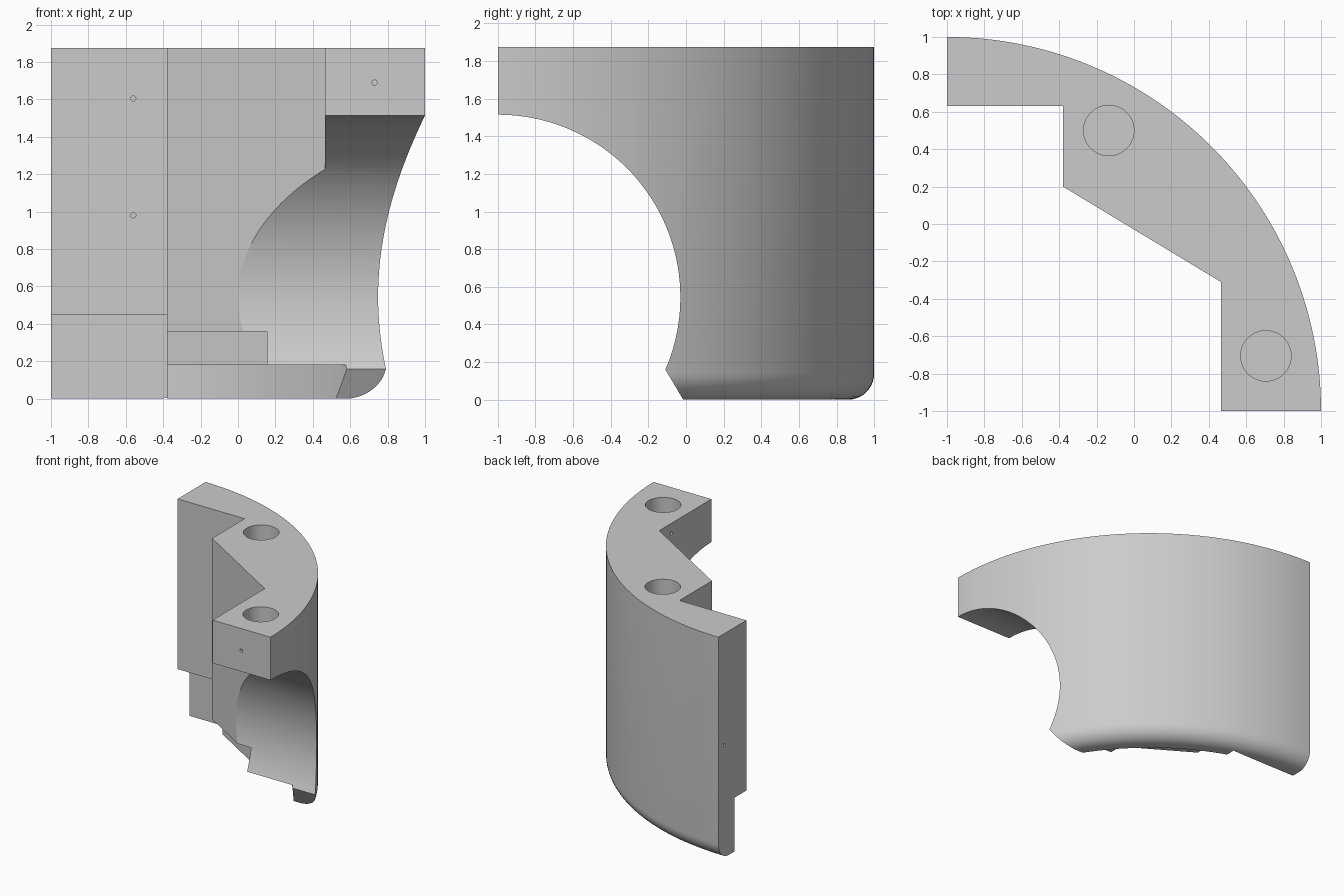
import bpy, bmesh, math
from mathutils import Vector

if "Cube" in bpy.data.objects:
    bpy.data.objects.remove(bpy.data.objects["Cube"])

grey = bpy.data.materials.new("light_grey")
grey.diffuse_color = (0.6, 0.6, 0.6, 1)
grey.use_nodes = True
grey.node_tree.nodes["Principled BSDF"].inputs["Base Color"].default_value = grey.diffuse_color
TOP = 1.875


def make_object(name, bm):
    bmesh.ops.recalc_face_normals(bm, faces=bm.faces[:])
    mesh = bpy.data.meshes.new(name)
    bm.to_mesh(mesh)
    bm.free()
    mesh.materials.append(grey)
    ob = bpy.data.objects.new(name, mesh)
    bpy.context.collection.objects.link(ob)
    return ob


def loft(name, rings):
    """Closed solid through equal-length rings of points."""
    bm = bmesh.new()
    loops = [[bm.verts.new(p) for p in ring] for ring in rings]
    for a, b in zip(loops, loops[1:]):
        for i in range(len(a)):
            j = (i + 1) % len(a)
            bm.faces.new((a[i], a[j], b[j], b[i]))
    bm.faces.new(loops[0])
    bm.faces.new(loops[-1])
    return make_object(name, bm)


def prism_z(name, pts, z0, z1):
    return loft(name, [[(x, y, z) for x, y in pts] for z in (z0, z1)])


def prism_x(name, pts, x0, x1):
    return loft(name, [[(x, y, z) for y, z in pts] for x in (x0, x1)])


def sector(radius, n=72):
    """Quarter disc around the curve centre."""
    arc = [(-1 + radius * math.cos(math.pi / 2 * i / n),
            -1 + radius * math.sin(math.pi / 2 * i / n)) for i in range(n + 1)]
    return [(-1, -1)] + arc


def bore(name, start, direction, radius, depth, sides):
    """Round hole cutter going from a surface point into the body."""
    start, d = Vector(start), Vector(direction)
    u = d.orthogonal().normalized()
    v = d.cross(u)
    ring = [radius * (math.cos(a) * u + math.sin(a) * v)
            for a in (2 * math.pi * i / sides for i in range(sides))]
    return loft(name, [[start + d * t + p for p in ring] for t in (-0.05, depth)])


def cut(body, cutter):
    mod = body.modifiers.new("cut", 'BOOLEAN')
    mod.operation, mod.solver, mod.object = 'DIFFERENCE', 'EXACT', cutter
    bpy.context.view_layer.objects.active = body
    bpy.ops.object.modifier_apply(modifier=mod.name)
    bpy.data.objects.remove(cutter)


# Quarter-round body with a rounded lower outer edge
FILLET = 0.14
levels = []
for i in range(11):
    a = math.pi / 2 * i / 10
    levels.append((FILLET * (1 - math.cos(a)), 2 - FILLET * (1 - math.sin(a))))
levels.append((TOP, 2))
body = loft("curved_shell", [[(x, y, z) for x, y in sector(r)] for z, r in levels])

# Stepped inner side, full height
cut(body, prism_z("inner_cut", [(-1.5, 0.63), (-0.38, 0.63), (-0.38, 0.2),
                                (0.465, -0.31), (0.465, -1.5), (-1.5, -1.5)], -0.5, 2.5))

# Round side arch with a slanted foot
R, CY, CZ = 0.97, -1.0, 0.545
a0 = math.asin((0.16 - CZ) / R)
arch = [(CY + R * math.cos(a), CZ + R * math.sin(a))
        for a in (a0 + (math.pi / 2 - a0) * i / 48 for i in range(49))]
arch += [(-1.5, CZ + R), (-1.5, -0.2), (0.105, -0.2)]
cut(body, prism_x("arch_cut", arch, -2, 2))

# Underside recesses: left wall, slanted step, curved rim
cut(body, prism_z("left_recess", [(-1.5, 0.3), (-0.38, 0.3), (-0.38, 0.785),
                                  (-1.5, 0.785)], -0.2, 0.45))
cut(body, prism_z("slanted_recess", [(-0.5, -0.6), (0.155, -0.6), (0.155, 0.015),
                                     (-0.38, 0.34), (-0.5, 0.413)], -0.2, 0.36))
rim = [(-1.2, -1.2), (0.815, -1.2)] + sector(1.815)[1:] + [(-1.2, 0.815)]
# Keep the flat left wall clear of the rim cut
rim = [p for p in rim if p[0] > -0.38]
rim += [(-0.38, -1 + math.sqrt(1.815 ** 2 - 0.62 ** 2)), (-0.38, -1.2)]
cut(body, prism_z("rim_recess", rim, -0.2, 0.18))

# Round sockets in the top
for x, y in ((-0.135, 0.5), (0.705, -0.705)):
    cut(body, bore("socket", (x, y, TOP), (0, 0, -1), 0.135, 0.2, 40))

# Small pin holes in the mating faces
for start, direction in (((-0.56, 0.63, 1.605), (0, 1, 0)),
                         ((-0.56, 0.63, 0.98), (0, 1, 0)),
                         ((0.73, -1, 1.69), (0, 1, 0)),
                         ((-1, 0.92, 0.94), (1, 0, 0)),
                         ((0.465, -0.47, 1.79), (1, 0, 0))):
    cut(body, bore("pin_hole", start, direction, 0.014, 0.08, 12))

bpy.ops.object.select_all(action='DESELECT')
body.select_set(True)
bpy.context.view_layer.objects.active = body
bpy.ops.object.shade_smooth_by_angle(angle=math.radians(30))
